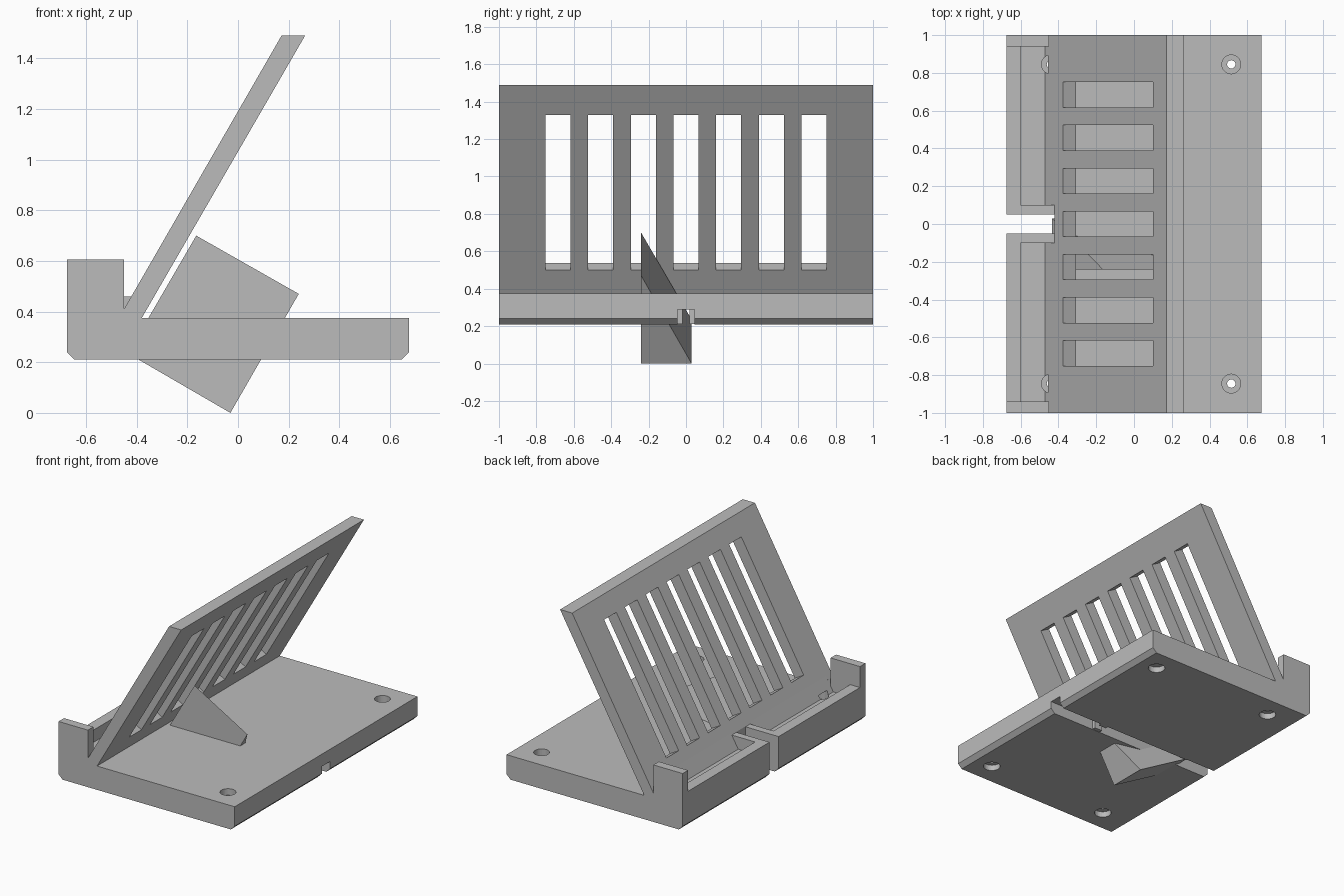
import bpy, bmesh
from mathutils import Vector

cube = bpy.data.objects.get("Cube")
if cube:
    bpy.data.objects.remove(cube, do_unlink=True)

grey = bpy.data.materials.new("plain_grey")
grey.use_nodes = True
COLOUR = (0.5, 0.5, 0.5, 1)
grey.diffuse_color = COLOUR
grey.node_tree.nodes["Principled BSDF"].inputs["Base Color"].default_value = COLOUR


def finish(name, bm):
    bmesh.ops.recalc_face_normals(bm, faces=bm.faces[:])
    mesh = bpy.data.meshes.new(name)
    bm.to_mesh(mesh)
    bm.free()
    mesh.materials.append(grey)
    ob = bpy.data.objects.new(name, mesh)
    bpy.context.collection.objects.link(ob)
    return ob


def prism(name, profile, y0, y1):
    """Extrude an x-z profile along y."""
    bm = bmesh.new()
    face = bm.faces.new([bm.verts.new((x, y0, z)) for x, z in profile])
    out = bmesh.ops.extrude_face_region(bm, geom=[face])
    moved = [v for v in out["geom"] if isinstance(v, bmesh.types.BMVert)]
    bmesh.ops.translate(bm, verts=moved, vec=(0, y1 - y0, 0))
    return finish(name, bm)


def box(name, x0, x1, y0, y1, z0, z1):
    return prism(name, [(x0, z0), (x1, z0), (x1, z1), (x0, z1)], y0, y1)


def rod(name, x, y, z0, z1, r):
    bm = bmesh.new()
    bmesh.ops.create_cone(bm, cap_ends=True, segments=32, radius1=r, radius2=r, depth=z1 - z0)
    bmesh.ops.translate(bm, verts=bm.verts[:], vec=(x, y, (z0 + z1) / 2))
    return finish(name, bm)


def cut(ob, cutter):
    mod = ob.modifiers.new("cut", "BOOLEAN")
    mod.operation = "DIFFERENCE"
    mod.solver = "EXACT"
    mod.object = cutter
    cutter.hide_render = True
    bpy.context.view_layer.objects.active = ob
    bpy.ops.object.modifier_apply(modifier=mod.name)
    bpy.data.objects.remove(cutter, do_unlink=True)


# Base, front lip and leaning back plate in one profile
stand = prism("stand_body", [
    (-0.645, 0.21), (0.645, 0.21), (0.675, 0.24), (0.675, 0.375), (-0.38, 0.375),
    (0.265, 1.49), (0.172, 1.49), (-0.45, 0.41), (-0.45, 0.605), (-0.675, 0.605),
    (-0.675, 0.24)], -1, 1)

# Lower lip between the end stops
cut(stand, box("lip_cut", -0.7, -0.43, -0.94, 0.94, 0.46, 0.7))

# Device channel on each side of the cable notch
for y0, y1 in ((-0.94, -0.1), (0.1, 0.94)):
    cut(stand, prism("channel_cut", [
        (-0.6, 0.375), (-0.47, 0.375), (-0.415, 0.47), (-0.6, 0.47)], y0, y1))

# Cable notch through the lip and cable groove under the base
cut(stand, box("notch_cut", -0.7, -0.42, -0.05, 0.05, 0.1, 0.7))
cut(stand, box("groove_cut", -0.5, 0.7, -0.045, 0.045, 0.1, 0.29))

# Row of slots, square to the back plate
for i in range(-3, 4):
    y = i * 0.228
    low, high = Vector((-0.31, 0.5)), Vector((0.168, 1.33))
    across = Vector((-0.075, 0.043))
    corners = [low - across, high - across, high + 2 * across, low + 2 * across]
    cut(stand, prism("slot_cut", [tuple(c) for c in corners], y - 0.067, y + 0.067))

# Screw holes with recesses at both ends
for x, top in ((0.515, 0.5), (-0.44, 0.4)):
    for y in (-0.845, 0.845):
        cut(stand, rod("hole_cut", x, y, 0.1, top, 0.022))
        cut(stand, rod("top_recess_cut", x, y, 0.33, top, 0.05))
        cut(stand, rod("bottom_recess_cut", x, y, 0.1, 0.25, 0.055))

# Stops beside the notch and cable grips inside the groove
for side, s in (("right", -1), ("left", 1)):
    y0, y1 = sorted((s * 0.05, s * 0.1))
    box("notch_stop_" + side, -0.46, -0.415, y0, y1, 0.38, 0.46)
    y0, y1 = sorted((s * 0.02, s * 0.05))
    box("cable_grip_" + side, 0.26, 0.32, y0, y1, 0.212, 0.29)

# Tilted wedge passing through the base
bm = bmesh.new()
NEAR, FAR = -0.24, 0.03
a, b, c, d, c2, d2 = [bm.verts.new(p) for p in (
    (-0.165, NEAR, 0.7), (0.24, NEAR, 0.47), (-0.03, NEAR, 0), (-0.435, NEAR, 0.235),
    (-0.03, FAR, 0), (-0.435, FAR, 0.235))]
for f in ((a, b, c, d), (c, d, d2, c2), (a, b, c2, d2), (b, c, c2), (a, d, d2)):
    bm.faces.new(f)
finish("wedge", bm)
